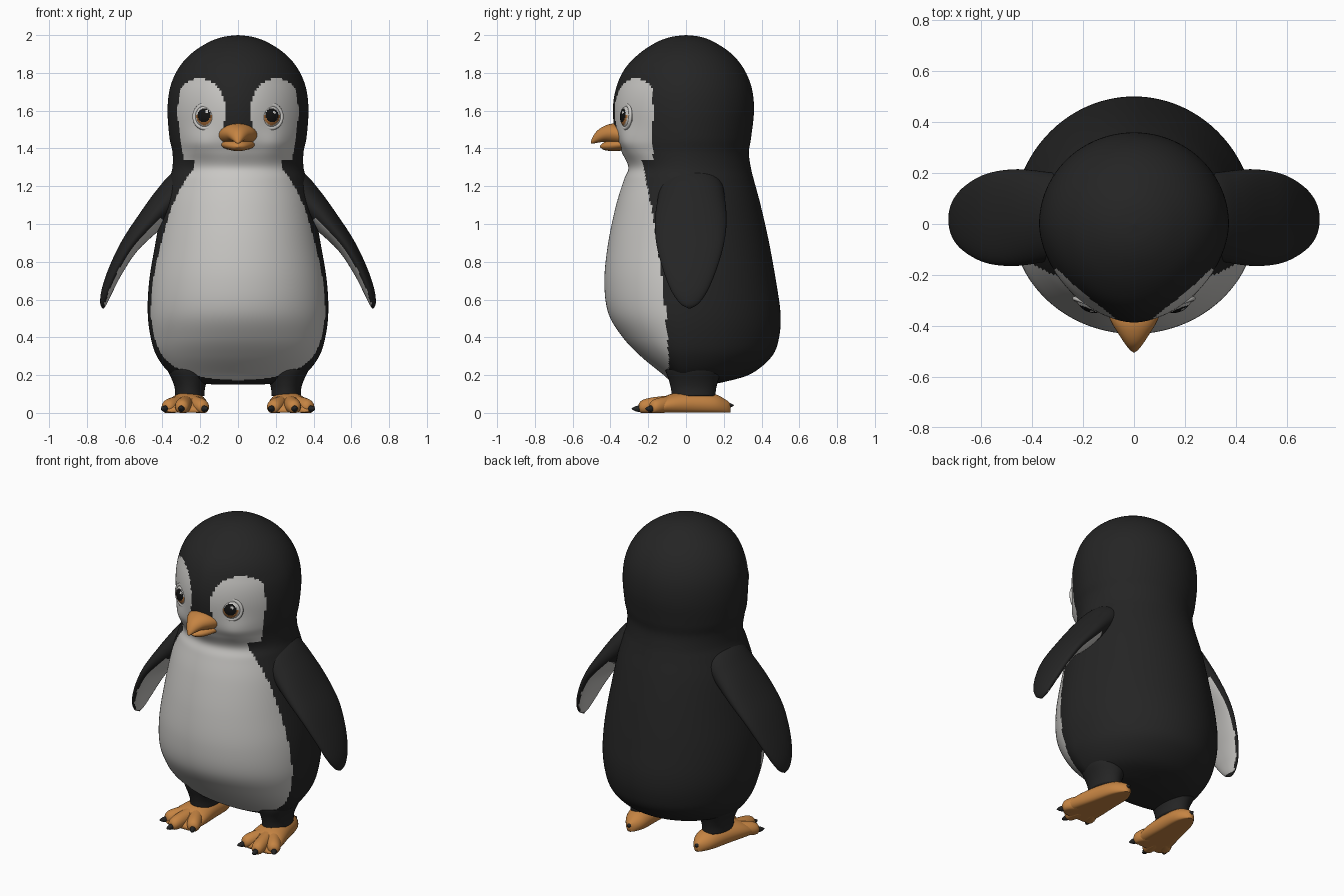
import bpy, bmesh, math
from mathutils import Vector

cube = bpy.data.objects.get("Cube")
if cube:
    bpy.data.objects.remove(cube)


def material(name, r, g, b):
    m = bpy.data.materials.new(name)
    m.use_nodes = True
    m.diffuse_color = (r, g, b, 1)
    bsdf = m.node_tree.nodes["Principled BSDF"]
    bsdf.inputs["Base Color"].default_value = (r, g, b, 1)
    bsdf.inputs["Roughness"].default_value = 0.7
    return m


BLACK = material("soft black", 0.018, 0.018, 0.018)
WHITE = material("warm white", 0.58, 0.57, 0.55)
ORANGE = material("orange", 0.56, 0.23, 0.055)
IRIS = material("amber iris", 0.38, 0.15, 0.04)
PUPIL = material("pupil black", 0.006, 0.006, 0.006)


def finish(name, bm, mats, rule=None):
    """Turn a bmesh into a smooth object, colouring faces by rule(face centre)."""
    bmesh.ops.recalc_face_normals(bm, faces=bm.faces)
    for f in bm.faces:
        f.smooth = True
        if rule:
            f.material_index = rule(f.calc_center_median())
    me = bpy.data.meshes.new(name)
    bm.to_mesh(me)
    bm.free()
    for m in mats:
        me.materials.append(m)
    ob = bpy.data.objects.new(name, me)
    bpy.context.collection.objects.link(ob)
    return ob


def loft(name, rings, mats, rule=None):
    """Skin a list of closed rings and cap both ends."""
    bm = bmesh.new()
    rows = [[bm.verts.new(p) for p in ring] for ring in rings]
    n = len(rows[0])
    for a, b in zip(rows, rows[1:]):
        for i in range(n):
            j = (i + 1) % n
            bm.faces.new((a[i], a[j], b[j], b[i]))
    bm.faces.new(rows[0])
    bm.faces.new(rows[-1])
    return finish(name, bm, mats, rule)


def dense(rows, steps):
    """Catmull-Rom interpolation between key rows."""
    out = []
    for i in range(len(rows) - 1):
        p = [rows[max(0, min(len(rows) - 1, i + k))] for k in (-1, 0, 1, 2)]
        for s in range(steps):
            t = s / steps
            out.append([b + 0.5 * t * (c - a + t * (2 * a - 5 * b + 4 * c - d + t * (3 * (b - c) + d - a)))
                        for a, b, c, d in zip(*p)])
    out.append(list(rows[-1]))
    return out


def oval(centre, u, v, n=24):
    c, u, v = Vector(centre), Vector(u), Vector(v)
    return [c + u * math.cos(k * math.tau / n) + v * math.sin(k * math.tau / n) for k in range(n)]


# Body and head in one skin: height, half width, front depth, back depth
body_keys = [
    (0.15, 0.002, 0.002, 0.002), (0.152, 0.15, 0.04, 0.12), (0.168, 0.27, 0.08, 0.22),
    (0.21, 0.36, 0.13, 0.35), (0.3, 0.43, 0.24, 0.455), (0.4, 0.462, 0.335, 0.493),
    (0.53, 0.478, 0.412, 0.5), (0.7, 0.47, 0.432, 0.476), (0.9, 0.437, 0.412, 0.44),
    (1.1, 0.4, 0.37, 0.395), (1.23, 0.365, 0.33, 0.36), (1.3, 0.347, 0.305, 0.343),
    (1.38, 0.347, 0.34, 0.333), (1.46, 0.363, 0.372, 0.345), (1.6, 0.373, 0.387, 0.36),
    (1.72, 0.36, 0.37, 0.348), (1.82, 0.318, 0.325, 0.307), (1.9, 0.25, 0.25, 0.242),
    (1.96, 0.16, 0.16, 0.155), (1.99, 0.08, 0.08, 0.08), (2.0, 0.002, 0.002, 0.002)]


def body_ring(row, n=176):
    z, w, front, back = row
    blend = max(0, min(1, (z - 1.25) / 0.2)) * max(0, min(1, (1.95 - z) / 0.2))
    power = 2 / (2 - 0.22 * blend)
    pts = []
    for k in range(n):
        c, s = math.cos(k * math.tau / n), math.sin(k * math.tau / n)
        if s < 0:
            x = w * math.copysign(abs(c) ** power, c)
            cheek = math.exp(-((z - 1.42) / 0.08) ** 2 - ((abs(x) - 0.22) / 0.09) ** 2)
            y = -front * abs(s) ** power * (1 + 0.1 * cheek)
        else:
            x, y = w * c, back * s
        pts.append((x, y, z))
    return pts


def body_colour(p):
    x, y, z = abs(p.x), p.y, p.z

    def inside(cx, cz, rx, rz):
        return ((x - cx) / rx) ** 2 + ((z - cz) / rz) ** 2 < 1

    if z < 1.335:
        return int(y < -(0.085 + 0.083 * z * z))
    face = inside(0.205, 1.6, 0.14, 0.17) or inside(0.185, 1.42, 0.165, 0.13) or (z < 1.43 and x < 0.2)
    return int(y < -0.175 and face)


loft("body_and_head", [body_ring(r) for r in dense(body_keys, 8)], [BLACK, WHITE], body_colour)

# Flippers: x, z, half thickness, y centre, half breadth
arm_keys = [
    (0.2, 1.26, 0.06, 0.03, 0.1), (0.28, 1.21, 0.09, 0.03, 0.16), (0.37, 1.12, 0.085, 0.028, 0.18),
    (0.47, 1.01, 0.068, 0.025, 0.19), (0.57, 0.89, 0.05, 0.022, 0.178), (0.645, 0.76, 0.039, 0.02, 0.142),
    (0.692, 0.65, 0.03, 0.018, 0.098), (0.712, 0.58, 0.018, 0.018, 0.05), (0.713, 0.552, 0.003, 0.018, 0.004)]
arm_path = dense(arm_keys, 8)


def make_flipper(side, label):
    rings = []
    for i, (x, z, thick, yc, broad) in enumerate(arm_path):
        a, b = arm_path[max(0, i - 1)], arm_path[min(len(arm_path) - 1, i + 1)]
        d = Vector((b[0] - a[0], 0, b[1] - a[1])).normalized()
        rings.append(oval((side * x, yc, z), (0, broad, 0), (-side * d.z * thick, 0, d.x * thick), 48))

    def underside(p):
        near = min(arm_path, key=lambda r: (abs(p.x) - r[0]) ** 2 + (p.z - r[1]) ** 2)
        inner = (abs(p.x) - near[0]) + (p.z - near[1]) < -0.2 * near[2]
        return int(inner and 0.57 < p.z < 1.03 and abs(p.x) > 0.4 and abs(p.y - near[3]) < 0.93 * near[4])

    loft(label + "_flipper", rings, [BLACK, WHITE], underside)


def make_claw(name, tip, direction, size):
    d = Vector((direction[0], direction[1], 0)).normalized()
    across = Vector((-d.y, d.x, 0))
    rings = []
    for along, r in ((-0.02, 0.6), (0, 0.9), (0.015, 0.75), (0.03, 0.4), (0.038, 0.05)):
        c = Vector(tip) + d * along
        rings.append(oval(c, across * r * size, Vector((0, 0, r * size)), 12))
    loft(name, rings, [BLACK])


def make_leg(side, label):
    rows = dense([(0.09, 0.078, 0.115), (0.13, 0.08, 0.12), (0.17, 0.092, 0.13), (0.24, 0.12, 0.15), (0.32, 0.1, 0.13)], 4)
    loft(label + "_leg", [oval((side * 0.255, 0.04, z), (rx, 0, 0), (0, ry, 0), 32) for z, rx, ry in rows], [BLACK])

    # Foot pad: y, x centre, half width, top height, flattened on the ground
    rows = dense([(0.235, 0.24, 0.012, 0.05), (0.21, 0.24, 0.04, 0.07), (0.15, 0.245, 0.072, 0.1),
                  (0.03, 0.258, 0.092, 0.113), (-0.08, 0.27, 0.11, 0.1), (-0.15, 0.278, 0.112, 0.065),
                  (-0.19, 0.28, 0.1, 0.035), (-0.2, 0.28, 0.08, 0.02)], 4)
    rings = []
    for y, x, w, top in rows:
        ring = oval((side * x, y, top * 0.4), (w, 0, 0), (0, 0, top * 0.6), 32)
        rings.append([(p.x, p.y, max(0.002, p.z)) for p in ring])
    loft(label + "_foot", rings, [ORANGE])

    # Three splayed toes with claws, and a small heel claw
    for toe, (tx, ty) in {"outer": (0.385, -0.185), "middle": (0.3, -0.25), "inner": (0.178, -0.205)}.items():
        start, tip = Vector((side * 0.265, -0.02, 0.06)), Vector((side * tx, ty, 0.03))
        d = (tip - start).normalized()
        across = Vector((-d.y, d.x, 0)).normalized()
        rings = []
        for t, r in dense([(0, 0.04), (0.4, 0.042), (0.75, 0.042), (0.93, 0.034), (1, 0.018)], 4):
            ring = oval(start.lerp(tip, t), across * r, (0, 0, r), 20)
            rings.append([(p.x, p.y, max(0, p.z)) for p in ring])
        loft(f"{label}_{toe}_toe", rings, [ORANGE])
        make_claw(f"{label}_{toe}_claw", tip - Vector((0, 0, 0.008)), d, 0.019)
    make_claw(label + "_heel_claw", (side * 0.24, 0.215, 0.04), (0, 1), 0.018)


def make_eye(side, label):
    gaze = Vector((side * 0.38, -0.92, 0.05)).normalized()
    centre = Vector((side * 0.153, -0.27, 1.567))
    pupil_dir = (gaze + Vector((0, 0, 0.07))).normalized()
    glint_dir = (gaze + Vector((0.2, 0, 0.3))).normalized()
    bm = bmesh.new()
    bmesh.ops.create_uvsphere(bm, u_segments=72, v_segments=48, radius=0.08)
    bmesh.ops.translate(bm, verts=bm.verts, vec=centre)

    def eye_colour(p):
        d = (p - centre).normalized()
        if d.angle(glint_dir) < 0.1:
            return 0
        if d.angle(pupil_dir) < 0.47:
            return 2
        return int(d.angle(gaze) < 0.62 and d.z < 0.1)

    finish(label + "_eye", bm, [WHITE, IRIS, PUPIL], eye_colour)

    # Soft eyelid rim around the eyeball
    across = gaze.cross(Vector((0, 0, 1))).normalized()
    up = across.cross(gaze)
    bm = bmesh.new()
    rings = []
    for k in range(40):
        a = k * math.tau / 40
        out = across * math.cos(a) + up * math.sin(a)
        rings.append([bm.verts.new(p) for p in oval(centre + gaze * 0.052 + out * 0.063, out * 0.011, gaze * 0.009, 10)])
    for k in range(40):
        a, b = rings[k], rings[(k + 1) % 40]
        for i in range(10):
            j = (i + 1) % 10
            bm.faces.new((a[i], a[j], b[j], b[i]))
    finish(label + "_eyelid", bm, [WHITE])


for side, label in ((1, "left"), (-1, "right")):
    make_flipper(side, label)
    make_leg(side, label)
    make_eye(side, label)


# Beak halves: y, half width, z centre, half height
def make_beak(name, keys):
    rings = [oval((0, y, z), (w, 0, 0), (0, 0, h), 28) for y, w, z, h in dense(keys, 5)]
    loft(name, rings, [ORANGE])


make_beak("upper_beak", [(-0.3, 0.122, 1.462, 0.06), (-0.38, 0.092, 1.477, 0.055), (-0.43, 0.062, 1.477, 0.043),
                         (-0.47, 0.036, 1.462, 0.032), (-0.495, 0.016, 1.442, 0.017), (-0.504, 0.003, 1.43, 0.003)])
make_beak("lower_beak", [(-0.3, 0.105, 1.425, 0.033), (-0.38, 0.075, 1.418, 0.032), (-0.43, 0.042, 1.413, 0.022),
                         (-0.455, 0.005, 1.41, 0.004)])
